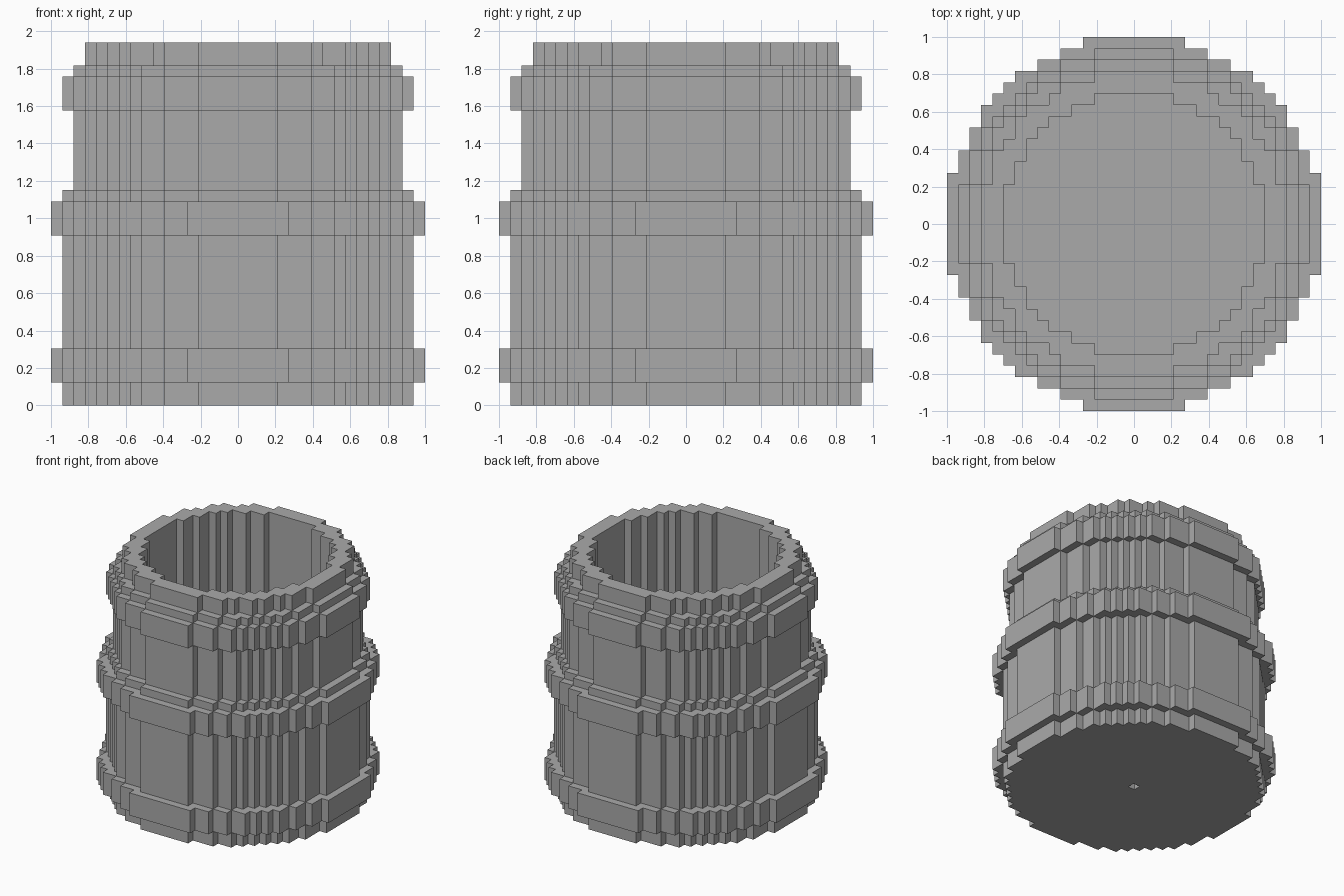
import bpy
import bmesh

cube = bpy.data.objects.get("Cube")
if cube:
    bpy.data.objects.remove(cube, do_unlink=True)

UNIT = 2 / 33  # edge of one block

grey = bpy.data.materials.new("plain_grey")
grey.use_nodes = True
colour = (0.4, 0.4, 0.4, 1)
grey.diffuse_color = colour
grey.node_tree.nodes["Principled BSDF"].inputs["Base Color"].default_value = colour


def disc(radius):
    """Block cells whose centres lie inside a circle."""
    n = int(radius) + 1
    return {(i, j) for i in range(-n, n + 1) for j in range(-n, n + 1)
            if radius > 0 and i * i + j * j <= radius * radius}


def build_section(name, bottom, top, cells, below, above):
    """Stepped ring; caps are left out where a neighbour covers them."""
    bm = bmesh.new()

    def quad(*points):
        bm.faces.new([bm.verts.new((x * UNIT, y * UNIT, z * UNIT)) for x, y, z in points])

    for i, j in sorted(cells):
        x0, x1, y0, y1 = i - .5, i + .5, j - .5, j + .5
        corners = [(x0, y0), (x1, y0), (x1, y1), (x0, y1)]
        if (i, j) not in above:
            quad(*[(x, y, top) for x, y in corners])
        if (i, j) not in below:
            quad(*[(x, y, bottom) for x, y in reversed(corners)])
        # side walls, in the order front, right, back, left
        for k, (di, dj) in enumerate([(0, -1), (1, 0), (0, 1), (-1, 0)]):
            if (i + di, j + dj) not in cells:
                a, b = corners[k], corners[(k + 1) % 4]
                quad((*a, bottom), (*b, bottom), (*b, top), (*a, top))
    bmesh.ops.remove_doubles(bm, verts=bm.verts, dist=UNIT / 100)
    mesh = bpy.data.meshes.new(name)
    bm.to_mesh(mesh)
    bm.free()
    mesh.materials.append(grey)
    bpy.context.collection.objects.link(bpy.data.objects.new(name, mesh))


# name, top level, outer radius, hole radius (in blocks), from the ground up
BORE = 11.5
sections = [
    ("base_with_pinhole", 1, 15.5, 0.5),
    ("floor", 2, 15.5, 0),
    ("lower_hoop", 5, 16.5, BORE),
    ("lower_staves", 15, 15.5, BORE),
    ("middle_hoop", 18, 16.5, BORE),
    ("shoulder", 19, 15.5, BORE),
    ("upper_staves", 26, 14.5, BORE),
    ("upper_hoop", 29, 15.5, BORE),
    ("collar", 30, 14.5, BORE),
    ("rim", 32, 13.5, BORE),
]

layers = [set()] + [disc(outer) - disc(hole) for _, _, outer, hole in sections] + [set()]
level = 0
for n, (name, top, _, _) in enumerate(sections, start=1):
    build_section(name, level, top, layers[n], layers[n - 1], layers[n + 1])
    level = top
